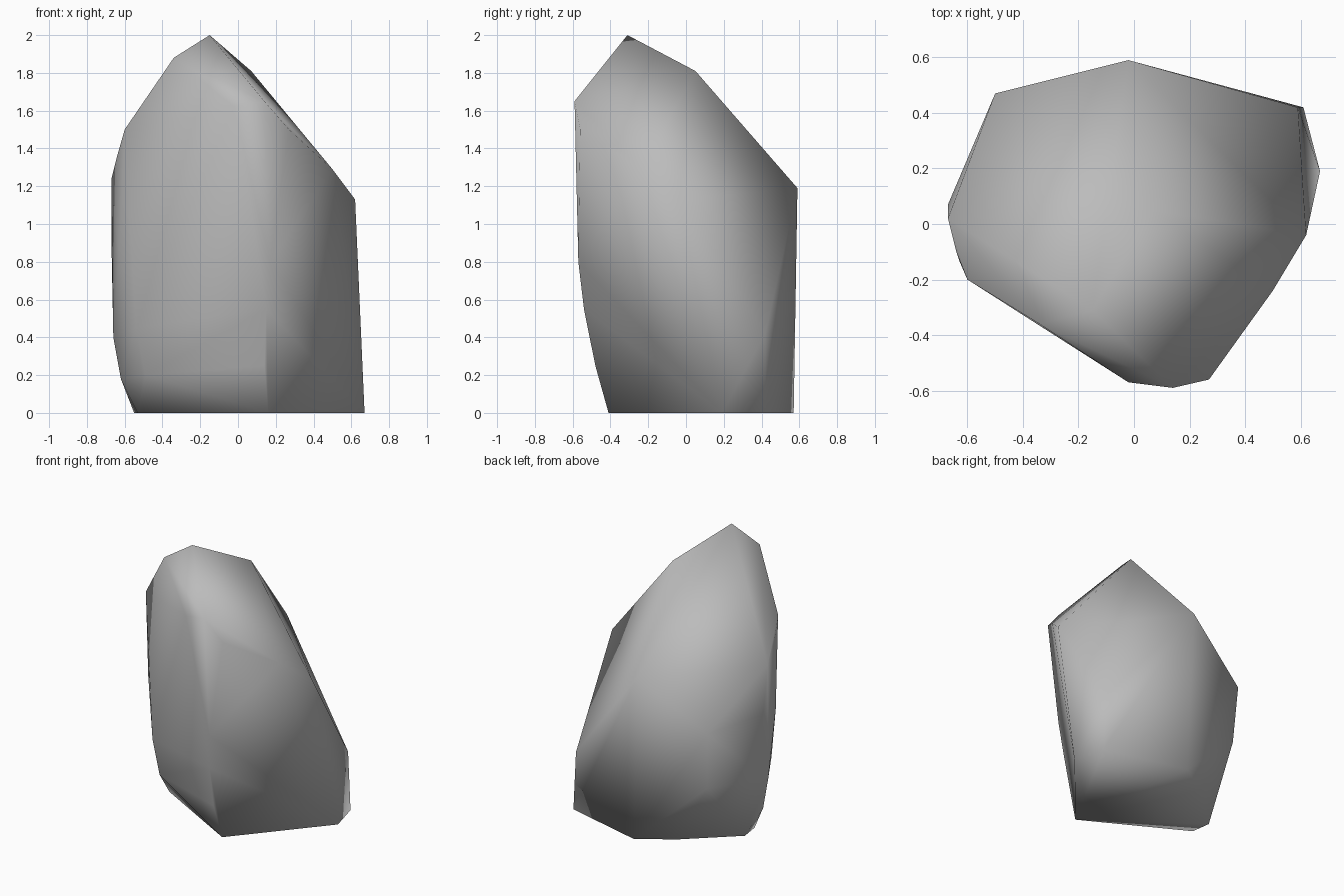
import bpy
import bmesh
from mathutils import Vector

# Remove the default object
default_cube = bpy.data.objects.get("Cube")
if default_cube:
    bpy.data.objects.remove(default_cube, do_unlink=True)


def make_material(name, colour):
    material = bpy.data.materials.new(name)
    material.use_nodes = True
    material.diffuse_color = colour
    shader = material.node_tree.nodes["Principled BSDF"]
    shader.inputs["Base Color"].default_value = colour
    shader.inputs["Roughness"].default_value = 0.9
    return material


def make_hull(name, corners, material):
    """Wrap a convex skin around named corners and shade it smoothly."""
    shape = bmesh.new()
    for corner in corners.values():
        shape.verts.new(Vector(corner))
    hull = bmesh.ops.convex_hull(shape, input=shape.verts[:])
    unused = [item for item in hull["geom_interior"] + hull["geom_unused"]
              if isinstance(item, bmesh.types.BMVert) and item.is_valid]
    bmesh.ops.delete(shape, geom=list(set(unused)), context="VERTS")
    bmesh.ops.recalc_face_normals(shape, faces=shape.faces[:])
    for face in shape.faces:
        face.smooth = True
    mesh = bpy.data.meshes.new(name)
    shape.to_mesh(mesh)
    shape.free()
    mesh.materials.append(material)
    rock = bpy.data.objects.new(name, mesh)
    bpy.context.collection.objects.link(rock)
    return rock


# Crown of the boulder
crown = {
    "peak": (-.15, -.31, 2),
    "peak_right_shoulder": (-.34, -.36, 1.88),
    "peak_back_shoulder": (.07, .05, 1.81),
    "front_brow_inner": (-.02, -.57, 1.62),
    "front_brow_outer": (.14, -.59, 1.65),
    "front_brow_left": (.27, -.56, 1.5),
    "right_brow": (-.6, -.2, 1.5),
    "left_slope": (.5, -.24, 1.29),
    "left_corner": (.62, -.04, 1.13),
}

# Widest corners around the flanks
flanks = {
    "back_ridge": (-.02, .59, 1.19),
    "back_right_corner": (-.5, .47, .86),
    "back_right_edge": (-.48, .44, .45),
    "right_bulge_shoulder": (-.64, -.1, 1.36),
    "right_bulge_top": (-.67, .02, 1.24),
    "right_bulge_back": (-.67, .07, .9),
    "right_bulge_low": (-.66, 0, .4),
    "right_front_bulge": (-.63, -.13, .85),
    "front_crease": (.17, -.57, .8),
    "front_crease_low": (.15, -.54, .55),
    "left_back_corner": (.59, .42, .42),
}

# Tapered foot resting on the ground
foot = {
    "front_bevel": (.14, -.48, .25),
    "right_bevel_front": (-.54, -.21, .45),
    "right_bevel_front_low": (-.49, -.2, .2),
    "right_bevel": (-.62, 0, .18),
    "front_toe": (.16, -.41, 0),
    "right_toe_front": (-.53, -.03, 0),
    "right_toe_back": (-.55, .11, 0),
    "back_toe_right": (-.22, .41, 0),
    "back_toe": (.02, .57, 0),
    "left_toe_back": (.61, .42, 0),
    "left_toe": (.67, .19, 0),
}

stone_grey = make_material("stone grey", (.5, .5, .5, 1))
make_hull("boulder", {**crown, **flanks, **foot}, stone_grey)
